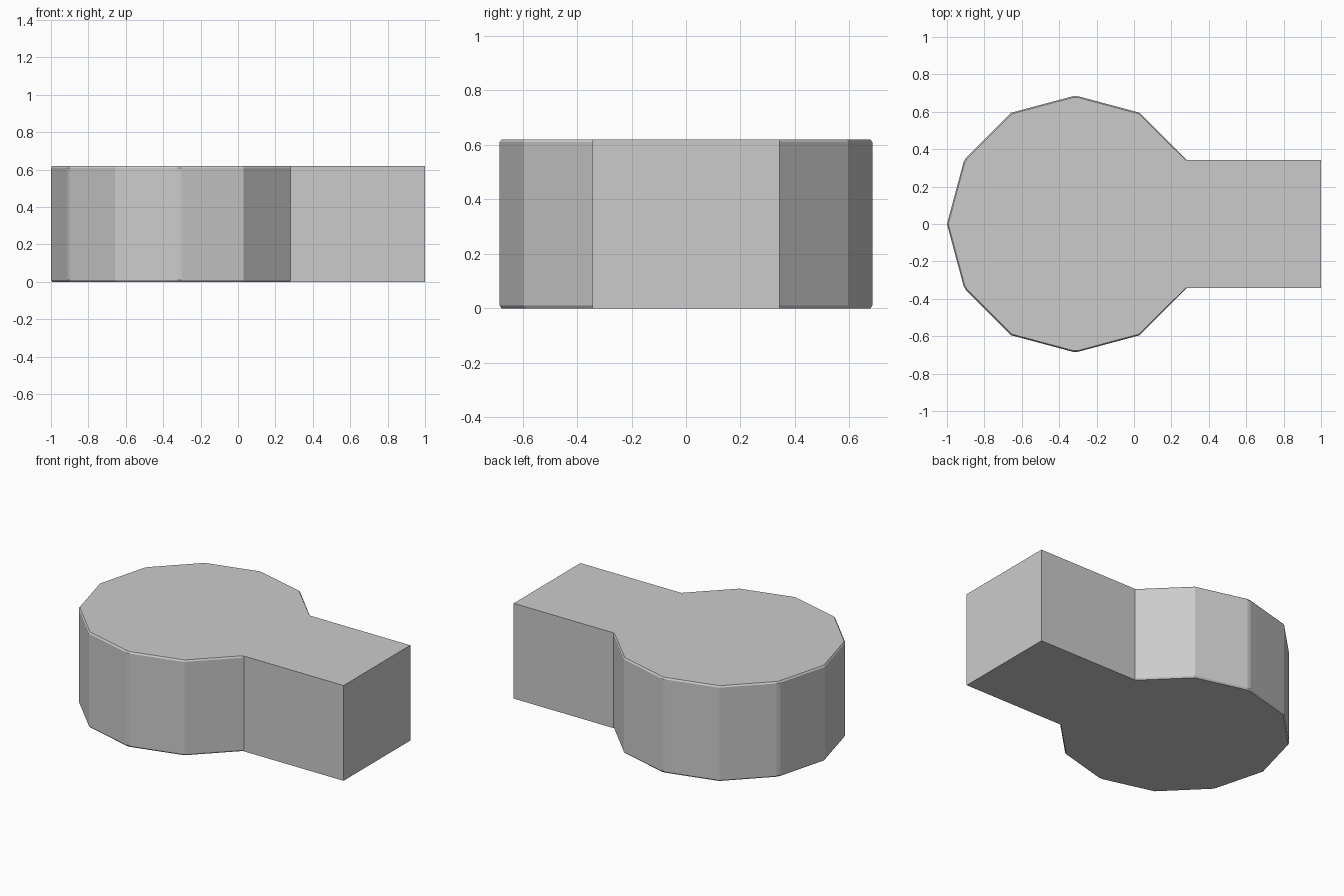
import bpy, bmesh
from math import cos, sin, radians

if "Cube" in bpy.data.objects:
    bpy.data.objects.remove(bpy.data.objects["Cube"])

CX, R, H = -0.313, 0.687, 0.62   # head centre, head radius, height
ARM, EDGE = 0.343, 0.01          # arm half width, edge bevel


def outline(inset):
    """Twelve-sided head with every second corner clipped, joined to a square arm."""
    r = R - inset
    corner = [(CX + r * cos(radians(a)), r * sin(radians(a))) for a in range(30, 331, 30)]
    pts = [(1, -ARM), (1, ARM), (0.282 - inset, ARM)]
    for i in range(1, 10):
        x, y = corner[i]
        if i % 2:
            pts.append((x, y))
            continue
        # clipped corner: step a little towards each neighbour
        for nx, ny in (corner[i - 1], corner[i + 1]):
            t = 0.012 / (((nx - x) ** 2 + (ny - y) ** 2) ** 0.5)
            pts.append((x + (nx - x) * t, y + (ny - y) * t))
    pts.append((0.282 - inset, -ARM))
    return pts


# Head and arm as one body, lofted through four levels
bm = bmesh.new()
levels = ((0, 0.007), (EDGE, 0), (H - EDGE, 0), (H, 0.007))
rings = [[bm.verts.new((x, y, z)) for x, y in outline(inset)] for z, inset in levels]
n = len(rings[0])
for low, high in zip(rings, rings[1:]):
    for i in range(n):
        j = (i + 1) % n
        bm.faces.new((low[i], low[j], high[j], high[i]))
bm.faces.new(rings[0][::-1])
bm.faces.new(rings[-1])
bmesh.ops.recalc_face_normals(bm, faces=bm.faces[:])

mesh = bpy.data.meshes.new("round_head_with_arm")
bm.to_mesh(mesh)
bm.free()
body = bpy.data.objects.new("round_head_with_arm", mesh)
bpy.context.collection.objects.link(body)
